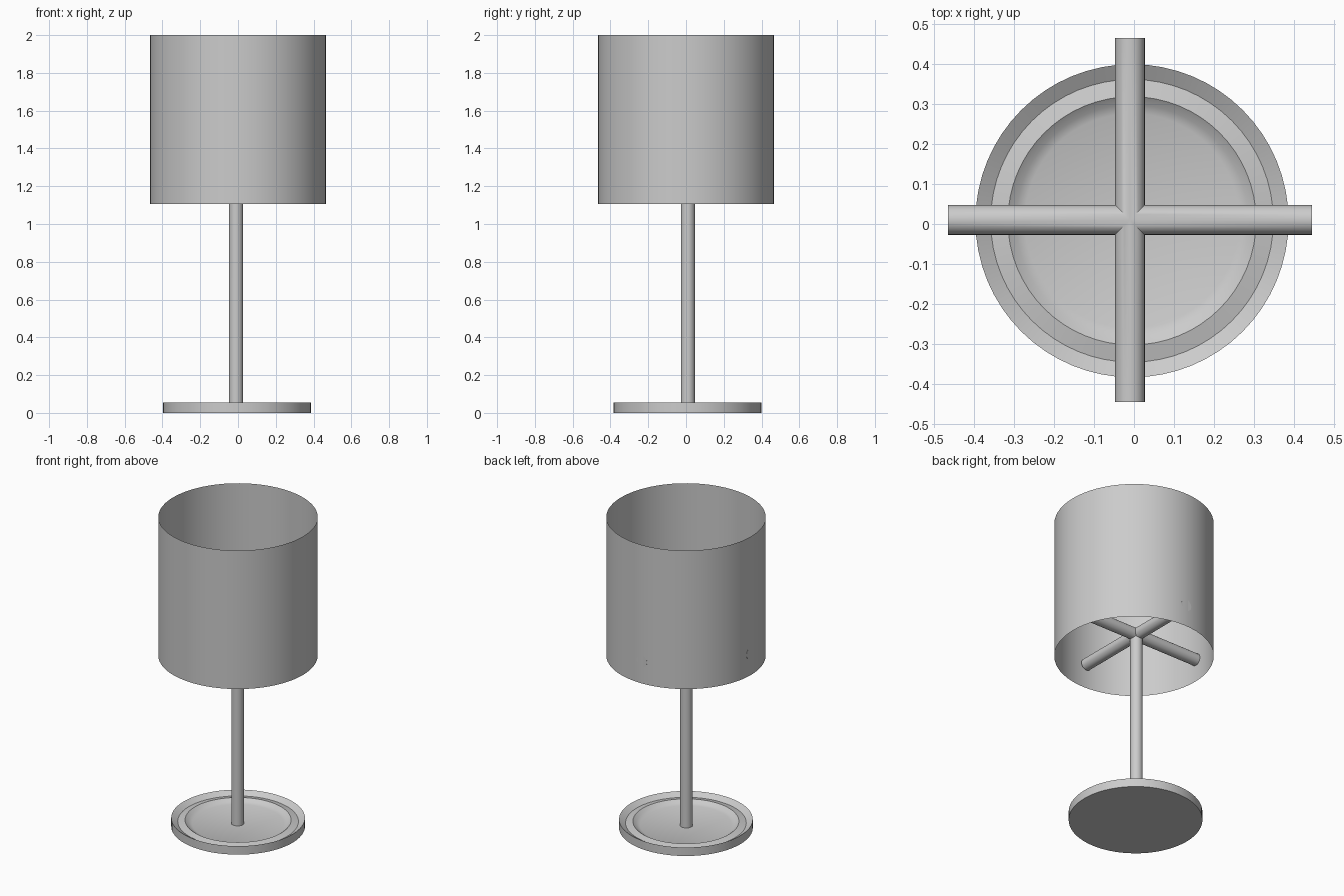
import bpy, math

if "Cube" in bpy.data.objects:
    bpy.data.objects.remove(bpy.data.objects["Cube"])

CX, CY = -0.01, 0.01      # stem axis
ROD_R = 0.037
ARM_Z = 1.25


def smooth(obj, angle=30):
    bpy.ops.object.select_all(action='DESELECT')
    obj.select_set(True)
    bpy.context.view_layer.objects.active = obj
    bpy.ops.object.shade_smooth_by_angle(angle=math.radians(angle))


def rod(name, length, loc, rot=(0, 0, 0)):
    bpy.ops.mesh.primitive_cylinder_add(vertices=32, radius=ROD_R, depth=length,
                                        location=loc, rotation=rot)
    bpy.context.object.name = name
    return bpy.context.object


def lathe(name, profile, loc, n=64, capped=False):
    """Revolve (radius, z) points around z; optionally cap first and last ring."""
    verts = [(r * math.cos(2 * math.pi * i / n), r * math.sin(2 * math.pi * i / n), z)
             for r, z in profile for i in range(n)]
    faces = [(k * n + i, k * n + (i + 1) % n, (k + 1) * n + (i + 1) % n, (k + 1) * n + i)
             for k in range(len(profile) - 1) for i in range(n)]
    if capped:
        faces.append(tuple(reversed(range(n))))
        faces.append(tuple(range((len(profile) - 1) * n, len(profile) * n)))
    mesh = bpy.data.meshes.new(name)
    mesh.from_pydata(verts, [], faces)
    obj = bpy.data.objects.new(name, mesh)
    obj.location = loc
    bpy.context.collection.objects.link(obj)
    return obj


# Dished base: rim, groove, ridge, recessed floor
base = lathe("base", [(0.391, 0), (0.391, 0.055), (0.353, 0.032), (0.31, 0.042),
                      (0.29, 0.027), (0.268, 0.018)], (-0.005, 0.008, 0), capped=True)
smooth(base, 25)

# Stem fused with two crossing arms that carry the shade
z0, z1 = 0.01, ARM_Z
stem = rod("stem_and_arms", z1 - z0, (CX, CY, (z0 + z1) / 2))
arms = [rod("arm_x", 0.91, (CX, CY, ARM_Z), (0, math.pi / 2, 0)),
        rod("arm_y", 0.91, (CX, CY, ARM_Z), (math.pi / 2, 0, 0))]
for arm in arms:
    mod = stem.modifiers.new("fuse", 'BOOLEAN')
    mod.operation = 'UNION'
    mod.solver = 'EXACT'
    mod.object = arm
    bpy.context.view_layer.objects.active = stem
    bpy.ops.object.modifier_apply(modifier=mod.name)
    bpy.data.objects.remove(arm)
smooth(stem)

# Open thin drum shade
shade = lathe("shade", [(0.466, 1.107), (0.466, 2.0)], (0, 0, 0))
smooth(shade)
